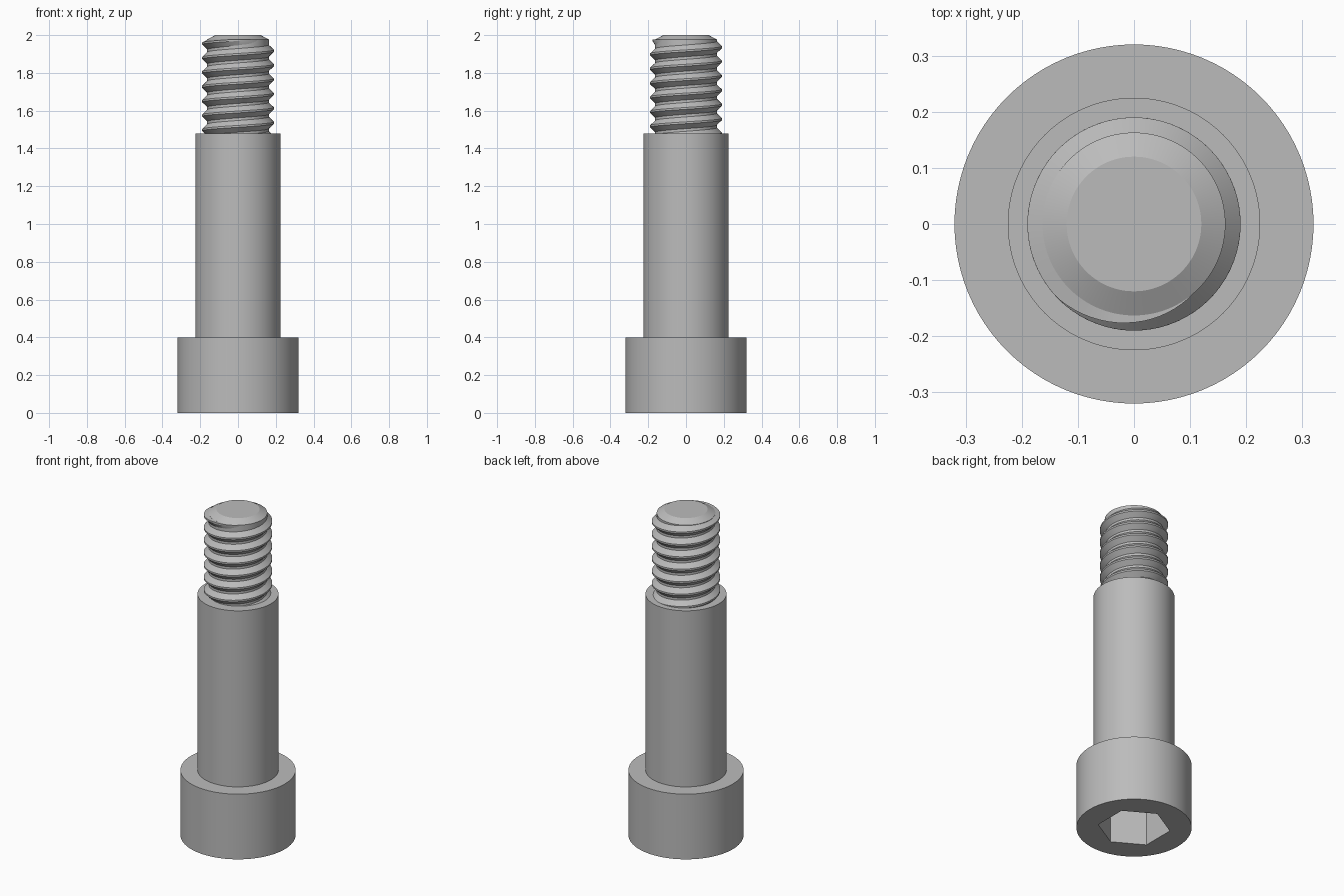
import bpy, bmesh, math

cube = bpy.data.objects.get("Cube")
if cube:
    bpy.data.objects.remove(cube)

SEGMENTS = 96
PITCH = 0.0762
CORE, CREST = 0.163, 0.19

steel = bpy.data.materials.new("grey steel")
steel.use_nodes = True
GREY = (0.5, 0.5, 0.5, 1)
steel.diffuse_color = GREY
steel.node_tree.nodes["Principled BSDF"].inputs["Base Color"].default_value = GREY


def finish(bm, name):
    """Turn a bmesh into a shaded steel object."""
    bmesh.ops.recalc_face_normals(bm, faces=bm.faces)
    mesh = bpy.data.meshes.new(name)
    bm.to_mesh(mesh)
    bm.free()
    mesh.materials.append(steel)
    obj = bpy.data.objects.new(name, mesh)
    bpy.context.collection.objects.link(obj)
    bpy.ops.object.select_all(action='DESELECT')
    obj.select_set(True)
    bpy.context.view_layer.objects.active = obj
    bpy.ops.object.shade_smooth_by_angle(angle=math.radians(25))
    return obj


def round_radius(r, angle):
    return r


def hex_radius(r, angle):
    """Six-sided outline with corners on the y axis; r is the flat distance."""
    sixth = math.pi / 3
    return r / math.cos((angle + sixth / 2) % sixth - sixth / 2)


def turned(name, profile):
    """Revolve (radius, z, outline) points and cap both ends."""
    bm = bmesh.new()
    rings = []
    for r, z, outline in profile:
        ring = []
        for i in range(SEGMENTS):
            a = 2 * math.pi * i / SEGMENTS
            rr = outline(r, a)
            ring.append(bm.verts.new((rr * math.cos(a), rr * math.sin(a), z)))
        rings.append(ring)
    for low, high in zip(rings, rings[1:]):
        for i in range(SEGMENTS):
            j = (i + 1) % SEGMENTS
            bm.faces.new((low[i], low[j], high[j], high[i]))
    bm.faces.new(rings[0])
    bm.faces.new(rings[-1])
    return finish(bm, name)


# Head with the hex socket, stepping up into the shoulder and threaded core
turned("bolt_body", [
    (0.175, 0.25, hex_radius),
    (0.175, 0, hex_radius),
    (0.32, 0, round_radius),
    (0.32, 0.4, round_radius),
    (0.225, 0.4, round_radius),
    (0.225, 1.48, round_radius),
    (CORE, 1.48, round_radius),
    (CORE, 1.977, round_radius),
    (0.12, 2.0, round_radius),
])


def thread(name, start, end, fade, steps_per_turn):
    """Right-hand ridge; angles in turns, with z = 1.92 at turn 0 (+x side)."""
    bm = bmesh.new()
    half_root, half_crest, inner = 0.034, 0.005, CORE - 0.003
    steps = round((end - start) * steps_per_turn)
    sections = []
    for i in range(steps + 1):
        turn = start + (end - start) * i / steps
        a = 2 * math.pi * turn
        z = 1.917 + PITCH * turn
        keep = min(1, (end - turn) / fade)
        tip = inner + (CREST - inner) * keep
        shape = [(inner, -half_root), (tip, -half_crest),
                 (tip, half_crest), (inner, half_root)]
        # the ridge may not rise past the core's top edge
        sections.append([bm.verts.new((r * math.cos(a), r * math.sin(a),
                                       min(z + dz, 1.977))) for r, dz in shape])
    for p, q in zip(sections, sections[1:]):
        for i in range(4):
            j = (i + 1) % 4
            bm.faces.new((p[i], p[j], q[j], q[i]))
    bm.faces.new(sections[0])
    bm.faces.new(sections[-1])
    return finish(bm, name)


# Helical thread, starting inside the shoulder and running out at the tip
thread("thread", -6.2, 0.89, 0.27, 72)
